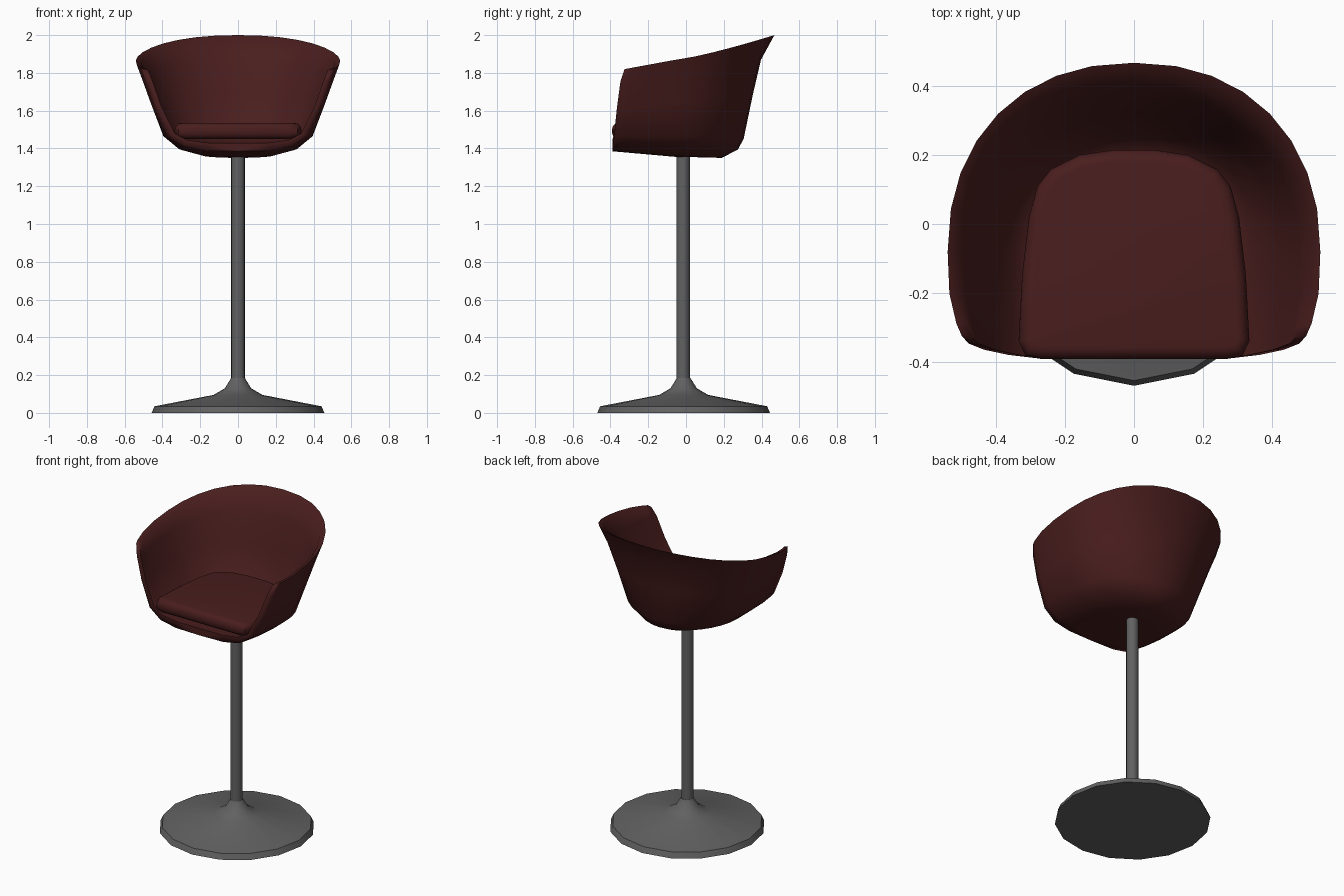
import bpy, bmesh, math

if "Cube" in bpy.data.objects:
    bpy.data.objects.remove(bpy.data.objects["Cube"])


def material(name, rgb):
    m = bpy.data.materials.new(name)
    m.diffuse_color = (*rgb, 1)
    m.use_nodes = True
    m.node_tree.nodes["Principled BSDF"].inputs["Base Color"].default_value = m.diffuse_color
    return m


RED = material("dark red leather", (0.067, 0.0125, 0.0125))
GREY = material("grey metal", (0.12, 0.12, 0.12))


def finish(bm, name, mat, angle=40):
    """Clean the mesh, smooth it with sharp edges kept, and link it."""
    bmesh.ops.remove_doubles(bm, verts=bm.verts, dist=0.0005)
    bmesh.ops.recalc_face_normals(bm, faces=bm.faces)
    for f in bm.faces:
        f.smooth = True
    for e in bm.edges:
        e.smooth = e.calc_face_angle(0) < math.radians(angle)
    me = bpy.data.meshes.new(name)
    bm.to_mesh(me)
    bm.free()
    me.materials.append(mat)
    ob = bpy.data.objects.new(name, me)
    bpy.context.collection.objects.link(ob)
    return ob


def lathe(name, profile, sides, cy, mat):
    bm = bmesh.new()
    rings = []
    for r, z in profile:
        ring = []
        for i in range(sides):
            a = 2 * math.pi * i / sides
            ring.append(bm.verts.new((r * math.cos(a), cy + r * math.sin(a), z)))
        rings.append(ring)
    for lo, hi in zip(rings, rings[1:]):
        for i in range(sides):
            j = (i + 1) % sides
            bm.faces.new((lo[i], lo[j], hi[j], hi[i]))
    bm.faces.new(rings[0][::-1])
    bm.faces.new(rings[-1])
    return finish(bm, name, mat)


# Pedestal: flared disc foot and pole
lathe("foot", [(0.457, 0), (0.442, 0.035), (0.13, 0.095), (0.07, 0.13), (0.036, 0.185)],
      16, -0.0125, GREY)
lathe("pole", [(0.036, 0.185), (0.036, 1.38)], 16, -0.0155, GREY)

# Shell rows, outside bottom to rim, then inside rim to floor:
# half width, front half width, front y, arc centre y, back y, z front / side / back, roundness
ROWS = [
    (0.00, 0.00, -0.39, -0.05, 0.00, 1.385, 1.355, 1.355, 2.0),
    (0.18, 0.17, -0.39, -0.05, 0.19, 1.388, 1.360, 1.350, 1.9),
    (0.31, 0.28, -0.39, -0.08, 0.275, 1.410, 1.395, 1.395, 1.9),
    (0.395, 0.365, -0.38, -0.08, 0.305, 1.465, 1.465, 1.450, 2.0),
    (0.46, 0.435, -0.365, -0.08, 0.355, 1.62, 1.635, 1.69, 2.1),
    (0.513, 0.480, -0.347, -0.08, 0.397, 1.755, 1.785, 1.87, 2.2),
    (0.541, 0.500, -0.325, -0.08, 0.468, 1.82, 1.865, 2.00, 2.2),
    (0.512, 0.475, -0.325, -0.08, 0.432, 1.815, 1.85, 1.98, 2.2),
    (0.482, 0.452, -0.347, -0.08, 0.368, 1.755, 1.775, 1.87, 2.2),
    (0.428, 0.405, -0.365, -0.08, 0.318, 1.62, 1.635, 1.69, 2.2),
    (0.360, 0.335, -0.38, -0.08, 0.258, 1.48, 1.495, 1.495, 2.2),
    (0.30, 0.27, -0.39, -0.08, 0.205, 1.445, 1.445, 1.445, 2.2),
    (0.17, 0.16, -0.39, -0.05, 0.12, 1.43, 1.43, 1.43, 2.0),
    (0.00, 0.00, -0.39, -0.05, 0.00, 1.43, 1.43, 1.43, 2.0),
]


def half_row(a, w, f, c, b, zf, zs, zb, p):
    pts = []
    for s in (1, 0.85, 0.5):
        pts.append((a - (a - w) * s ** 3, c + (f - c) * s, zs + (zf - zs) * s))
    n = 8
    for i in range(n + 1):
        t = math.pi / 2 * i / n
        x = a * max(0, math.cos(t)) ** (2 / p)
        k = math.sin(t) ** (2 / p)
        pts.append((x, c + (b - c) * k, zs + (zb - zs) * k ** 1.25))
    return pts


bm = bmesh.new()
grid = []
for row in ROWS:
    half = half_row(*row)
    full = half + [(-x, y, z) for x, y, z in half[-2::-1]]
    grid.append([bm.verts.new(q) for q in full])
for lo, hi in zip(grid, grid[1:]):
    for i in range(len(lo) - 1):
        bm.faces.new((lo[i], lo[i + 1], hi[i + 1], hi[i]))
# front edge closing outside to inside
last = len(grid) - 1
for end in (0, -1):
    for i in range(last // 2):
        bm.faces.new((grid[i][end], grid[i + 1][end],
                      grid[last - i - 1][end], grid[last - i][end]))
finish(bm, "seat_shell", RED, 85)

# Seat cushion: U-shaped pad with rounded edges
side = [(0.27, -0.392), (0.315, -0.382), (0.335, -0.34), (0.325, -0.15), (0.305, 0.02),
        (0.28, 0.11), (0.24, 0.16), (0.16, 0.20), (0.06, 0.215)]
outline = side + [(-x, y) for x, y in side[::-1]]
bm = bmesh.new()
base = bm.faces.new([bm.verts.new((x, y, 1.45)) for x, y in outline])
ext = bmesh.ops.extrude_face_region(bm, geom=[base], use_keep_orig=True)
top = [v for v in ext["geom"] if isinstance(v, bmesh.types.BMVert)]
bmesh.ops.translate(bm, verts=top, vec=(0, 0, 0.085))
bmesh.ops.recalc_face_normals(bm, faces=bm.faces)
rim = [e for e in bm.edges if abs(e.verts[0].co.z - e.verts[1].co.z) < 0.001]
bmesh.ops.bevel(bm, geom=rim, offset=0.036, segments=4, profile=0.5, affect='EDGES')
finish(bm, "cushion", RED, 50)
